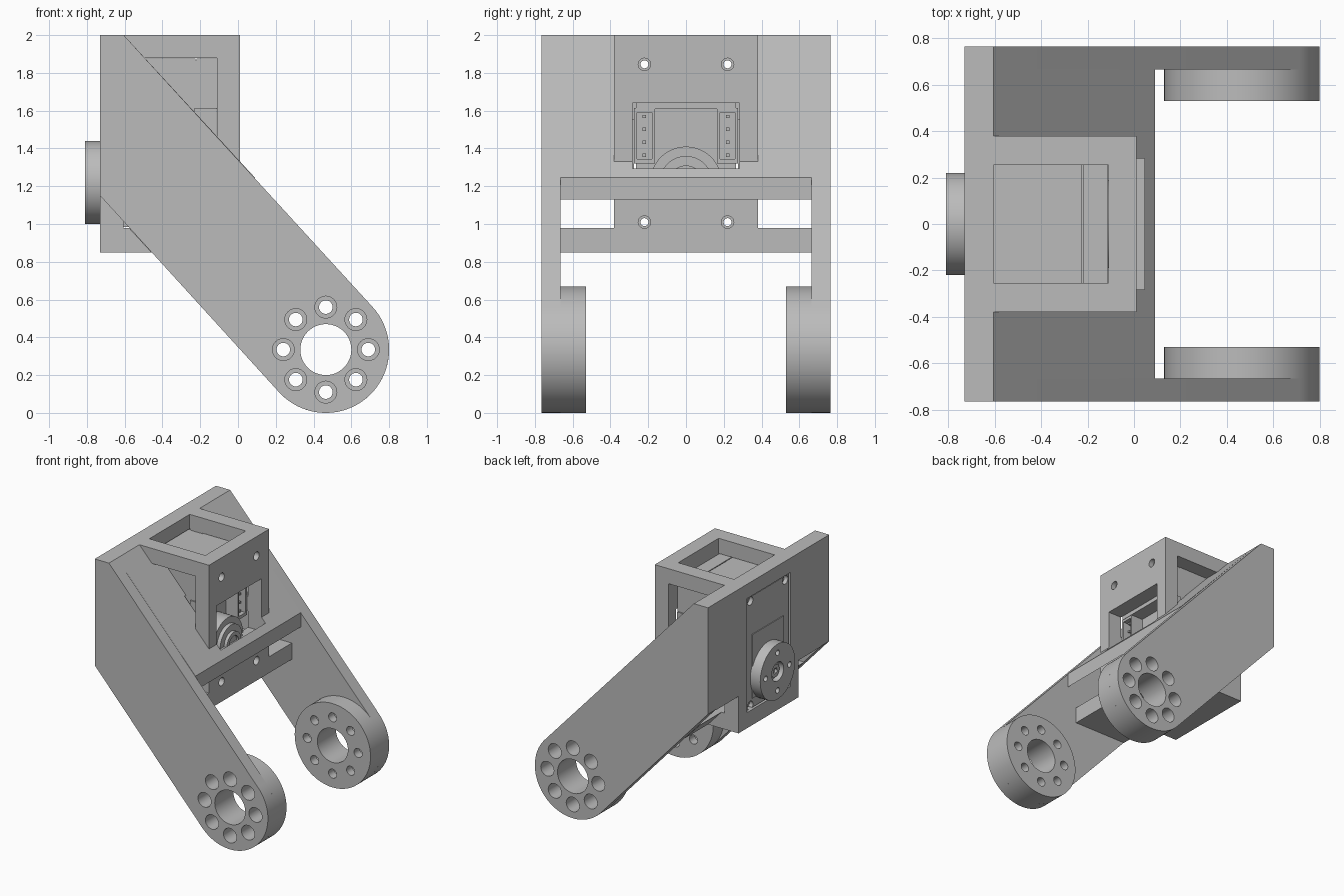
import bpy, bmesh, math
from mathutils import Matrix, Vector

cube = bpy.data.objects.get("Cube")
if cube:
    bpy.data.objects.remove(cube, do_unlink=True)

GREY = 0.5
grey = bpy.data.materials.new("plain grey")
grey.use_nodes = True
grey.diffuse_color = (GREY, GREY, GREY, 1)
grey.node_tree.nodes["Principled BSDF"].inputs["Base Color"].default_value = (GREY, GREY, GREY, 1)
parts = []


def finish(name, bm):
    bmesh.ops.recalc_face_normals(bm, faces=bm.faces)
    mesh = bpy.data.meshes.new(name)
    bm.to_mesh(mesh)
    bm.free()
    mesh.materials.append(grey)
    obj = bpy.data.objects.new(name, mesh)
    bpy.context.scene.collection.objects.link(obj)
    parts.append(obj)
    return obj


def box(name, x, y, z):
    bm = bmesh.new()
    bmesh.ops.create_cube(bm, size=1)
    for v in bm.verts:
        v.co = Vector([(r[0] + r[1]) / 2 + c * (r[1] - r[0]) for c, r in zip(v.co, (x, y, z))])
    return finish(name, bm)


def prism(name, points, y):
    """Extrude an x-z profile between two y values."""
    bm = bmesh.new()
    face = bm.faces.new([bm.verts.new((px, y[0], pz)) for px, pz in points])
    new = bmesh.ops.extrude_face_region(bm, geom=[face])["geom"]
    bmesh.ops.translate(bm, vec=(0, y[1] - y[0], 0),
                        verts=[g for g in new if isinstance(g, bmesh.types.BMVert)])
    return finish(name, bm)


def cylinder(name, axis, a, b, r, span, sides=48):
    """Cylinder along x (centre y=a, z=b) or along y (centre x=a, z=b)."""
    bm = bmesh.new()
    bmesh.ops.create_cone(bm, cap_ends=True, segments=sides, radius1=r, radius2=r,
                          depth=span[1] - span[0])
    mid = (span[0] + span[1]) / 2
    if axis == "x":
        turn, place = Matrix.Rotation(math.pi / 2, 4, "Y"), (mid, a, b)
    else:
        turn, place = Matrix.Rotation(math.pi / 2, 4, "X"), (a, mid, b)
    bmesh.ops.transform(bm, matrix=Matrix.Translation(place) @ turn, verts=bm.verts)
    return finish(name, bm)


def cut(targets, cutter):
    cutter.hide_render = True
    for obj in targets:
        mod = obj.modifiers.new("cut", "BOOLEAN")
        mod.operation, mod.solver, mod.object = "DIFFERENCE", "EXACT", cutter
        bpy.context.view_layer.objects.active = obj
        bpy.ops.object.modifier_apply(modifier=mod.name)
    parts.remove(cutter)
    bpy.data.objects.remove(cutter, do_unlink=True)


# Main dimensions
BACK, WALL, FRONT = -0.73, -0.605, 0.01
INNER, OUTER, HALF = 0.665, 0.765, 0.38
PX, PZ, PR = 0.465, 0.335, 0.335
HORN_Z = 1.22

# Side arms with round bearing ends
slope = math.atan2(0.672, 0.74)
outline = [(BACK, 1.15), (BACK, 2), (WALL, 2)]
for i in range(41):
    t = slope - math.pi * i / 40
    outline.append((PX + PR * math.cos(t), PZ + PR * math.sin(t)))

for side, s in (("right", -1), ("left", 1)):
    def span(a, b):
        return tuple(sorted((s * a, s * b)))
    arm = prism(side + "_arm", outline, span(INNER, OUTER))
    boss = cylinder(side + "_arm_boss", "y", PX, PZ, PR, span(0.53, INNER), 80)
    pair = (arm, boss)
    cut(pair, cylinder("bore", "y", PX, PZ, 0.135, span(0.4, 0.9)))
    for k in range(8):
        t = k * math.pi / 4
        hx, hz = PX + 0.225 * math.cos(t), PZ + 0.225 * math.sin(t)
        cut(pair, cylinder("bolt_hole", "y", hx, hz, 0.036, span(0.4, 0.9), 24))
        cut(pair, cylinder("bolt_counterbore", "y", hx, hz, 0.058, span(0.6, 0.9), 24))
    # Lower cross plate wing and rear plate wing
    prism(side + "_lower_wing",
          [(FRONT, 0.85), (FRONT, 0.98), (-0.58, 0.98), (-0.46, 0.85)], span(HALF, INNER))
    box(side + "_rear_wing", (BACK, WALL), span(HALF, INNER), (1.145, 2))

# Sloping web between the arms
web = prism("sloping_web", [(WALL, 2), (0.09, 1.245), (0.09, 1.13), (WALL, 1.885)],
            (-INNER, INNER))

# Open rectangular motor frame
frame = box("motor_frame", (BACK, FRONT), (-HALF, HALF), (0.85, 2))
cut([frame], box("side_opening", (WALL, -0.11), (-1, 1), (0.98, 1.88)))
cut([frame, web], box("top_opening", (WALL, -0.11), (-0.255, 0.255), (1, 2.1)))
cut([frame, web], box("front_window", (-0.3, 0.045), (-0.283, 0.283), (HORN_Z, 1.64)))
cut([frame], box("rear_opening", (-0.8, -0.6), (-0.275, 0.275), (0.975, 1.885)))

# Motor body, stepped toward the front
motor = prism("motor_body", [(-0.722, 0.985), (-0.722, 1.875), (-0.112, 1.875), (-0.112, 1.61),
                             (-0.22, 1.61), (-0.22, 0.985)], (-0.265, 0.265))
cut([motor], box("lid_groove", (-0.226, -0.219), (-0.3, 0.3), (1.867, 1.9)))
box("motor_rear_cover", (-0.728, -0.72), (-0.2, 0.2), (1.06, 1.57))

# Through holes for the frame screws
for y in (-0.22, 0.22):
    for z in (1.01, 1.845):
        cut([frame, motor], cylinder("screw_hole", "x", y, z, 0.021, (-1, 0.2), 24))
        cut([frame], cylinder("screw_head_hole", "x", y, z, 0.033, (-0.03, 0.2), 24))
        cut([motor], cylinder("rear_head_hole", "x", y, z, 0.034, (-0.8, -0.69), 24))

# Cable sockets with pins
for side, s in (("right", -1), ("left", 1)):
    ys = sorted((s * 0.165, s * 0.275))
    socket = box(side + "_socket", (-0.23, -0.115), ys, (1.32, 1.615))
    cut([socket], box("socket_pocket", (-0.2, 0), (ys[0] + 0.015, ys[1] - 0.015), (1.345, 1.59)))
    for k in range(4):
        z = 1.365 + 0.068 * k
        box(side + "_socket_pin", (-0.21, -0.135), (s * 0.22 - 0.009, s * 0.22 + 0.009),
            (z - 0.009, z + 0.009))

# Front idler hub
hub = cylinder("idler_hub", "x", 0, HORN_Z, 0.19, (-0.23, -0.09))
cylinder("idler_ring", "x", 0, HORN_Z, 0.14, (-0.09, -0.06))
cap = cylinder("idler_cap", "x", 0, HORN_Z, 0.09, (-0.06, -0.035))
cut([cap], cylinder("cap_hole", "x", 0, HORN_Z, 0.06, (-0.055, 0.1)))

# Rear output horn
horn = cylinder("output_horn", "x", 0, HORN_Z, 0.22, (-0.81, -0.72), 72)
cut([horn], cylinder("horn_recess", "x", 0, HORN_Z, 0.075, (-0.9, -0.765)))
screw = cylinder("horn_screw", "x", 0, HORN_Z, 0.05, (-0.79, -0.75), 32)
cut([screw], cylinder("screw_socket", "x", 0, HORN_Z, 0.025, (-0.9, -0.77), 6))
for k in range(4):
    t = k * math.pi / 2
    cut([horn], cylinder("horn_hole", "x", 0.15 * math.cos(t), HORN_Z + 0.15 * math.sin(t),
                         0.022, (-0.9, -0.74), 20))

# Smooth the round walls, keep edges sharp
bpy.ops.object.select_all(action="DESELECT")
for obj in parts:
    obj.select_set(True)
bpy.context.view_layer.objects.active = parts[0]
bpy.ops.object.shade_smooth_by_angle(angle=math.radians(30))
